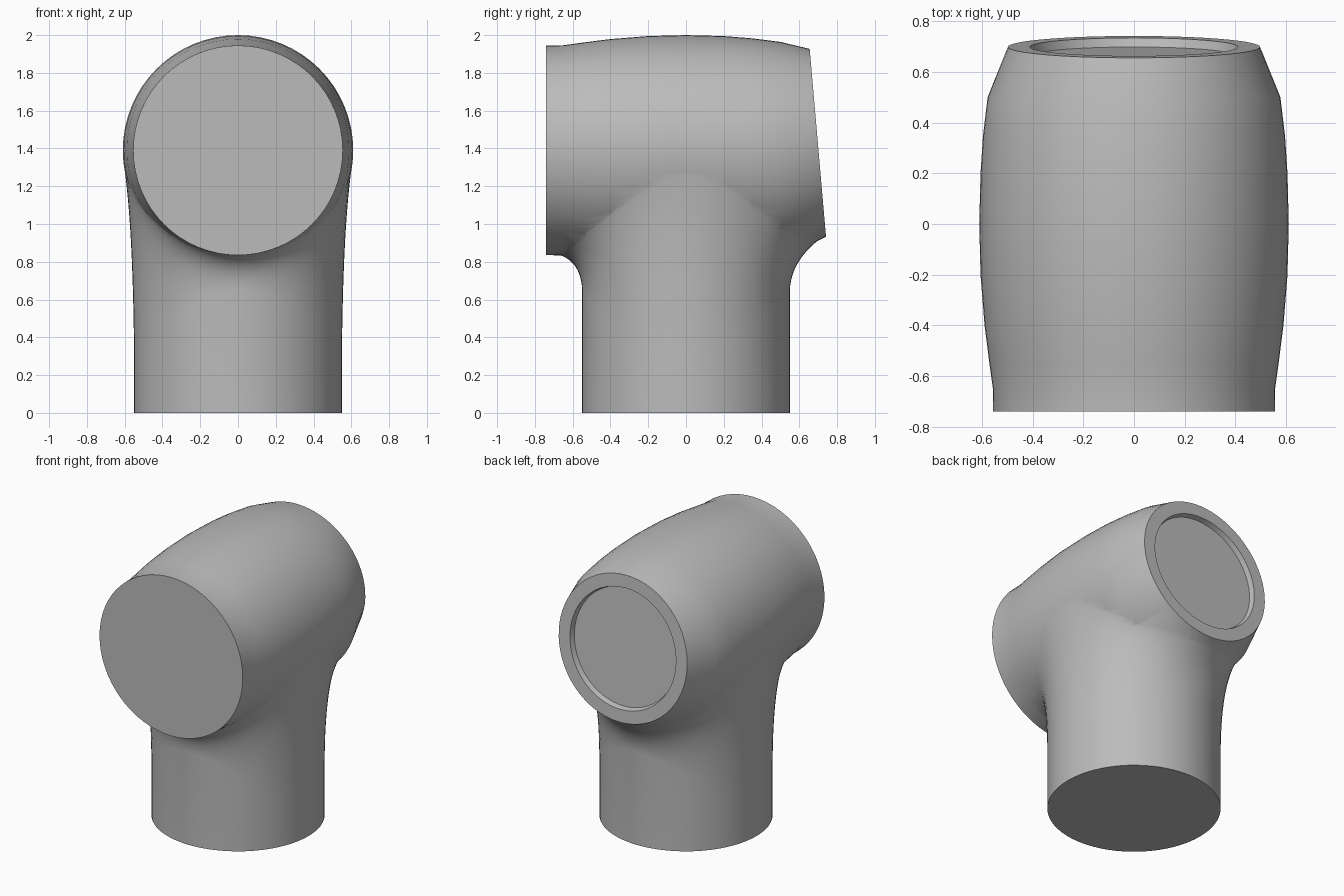
import bpy, bmesh
from math import sin, cos, pi, sqrt

cube = bpy.data.objects.get("Cube")
if cube:
    bpy.data.objects.remove(cube, do_unlink=True)

SEG = 64
grey = bpy.data.materials.new("plain_grey")
grey.use_nodes = True
grey.diffuse_color = (0.5, 0.5, 0.5, 1)
grey.node_tree.nodes["Principled BSDF"].inputs["Base Color"].default_value = (0.5, 0.5, 0.5, 1)


def mix(a, b, t):
    return a + (b - a) * t


def loft(name, rings):
    """Skin a list of closed rings and cap both ends."""
    bm = bmesh.new()
    loops = [[bm.verts.new(p) for p in ring] for ring in rings]
    for a, b in zip(loops, loops[1:]):
        for i in range(SEG):
            j = (i + 1) % SEG
            bm.faces.new((a[i], a[j], b[j], b[i]))
    bm.faces.new(loops[0][::-1])
    bm.faces.new(loops[-1])
    bmesh.ops.recalc_face_normals(bm, faces=bm.faces)
    mesh = bpy.data.meshes.new(name)
    bm.to_mesh(mesh)
    bm.free()
    obj = bpy.data.objects.new(name, mesh)
    bpy.context.collection.objects.link(obj)
    mesh.materials.append(grey)
    return obj


# Barrel sections: y, centre height, radius
BARREL = [(-0.74, 1.39, 0.555), (-0.65, 1.39, 0.556), (-0.55, 1.39, 0.57),
          (-0.4, 1.39, 0.589), (-0.2, 1.39, 0.605), (0, 1.39, 0.61),
          (0.2, 1.39, 0.605), (0.35, 1.388, 0.595), (0.5, 1.387, 0.577)]
MOUTH = (0.698, 1.43, 0.497)
TILT = 0.087


def barrel_ring(y, c, r, tilt=0):
    angles = [2 * pi * i / SEG for i in range(SEG)]
    return [(r * cos(a), y - tilt * r * sin(a), c + r * sin(a)) for a in angles]


# Barrel with its slanted, recessed mouth at the back
y, c, r = MOUTH
rings = [barrel_ring(*s) for s in BARREL]
rings += [barrel_ring(y, c, r, TILT), barrel_ring(y, c, 0.41, TILT),
          barrel_ring(y - 0.035, c, 0.4, TILT)]
body = loft("tee_body", rings)


def barrel_underside(x, y):
    table = BARREL + [(0.74,) + MOUTH[1:]]
    for (y0, c0, r0), (y1, c1, r1) in zip(table, table[1:]):
        if y <= y1:
            t = (y - y0) / (y1 - y0)
            c, r = mix(c0, c1, t), mix(r0, r1, t)
            return c - sqrt(max(0, r * r - x * x))


# Stem flaring into the barrel along a curved fillet
STEPS = 12
stem_rings = [[] for _ in range(STEPS + 3)]
for i in range(SEG):
    a = 2 * pi * i / SEG
    ca, sa = cos(a), sin(a)
    w = sa * sa
    start = (0.55 * ca, 0.55 * sa, mix(0.3, 0.65, w))
    foot_x, foot_y = 0.605 * ca, (0.725 if sa > 0 else 0.69) * sa
    foot = (foot_x, foot_y, barrel_underside(foot_x, foot_y) + 0.008)
    bend = (0.556 * ca, 0.556 * sa, mix(1.0, 0.81, w))
    stem_rings[0].append((start[0], start[1], 0))
    for k in range(STEPS + 1):
        t = k / STEPS
        stem_rings[k + 1].append(tuple(mix(mix(p, q, t), mix(q, s, t), t)
                                       for p, q, s in zip(start, bend, foot)))
    stem_rings[-1].append((0.1 * ca, 0.1 * sa, 1.39))
stem = loft("stem_part", stem_rings)

# Fuse stem and barrel into one skin
union = body.modifiers.new("fuse_stem", "BOOLEAN")
union.operation = "UNION"
union.solver = "EXACT"
union.object = stem
bpy.context.view_layer.objects.active = body
bpy.ops.object.select_all(action="DESELECT")
body.select_set(True)
bpy.ops.object.modifier_apply(modifier=union.name)
bpy.data.objects.remove(stem, do_unlink=True)
bpy.ops.object.shade_smooth_by_angle(angle=0.6)
